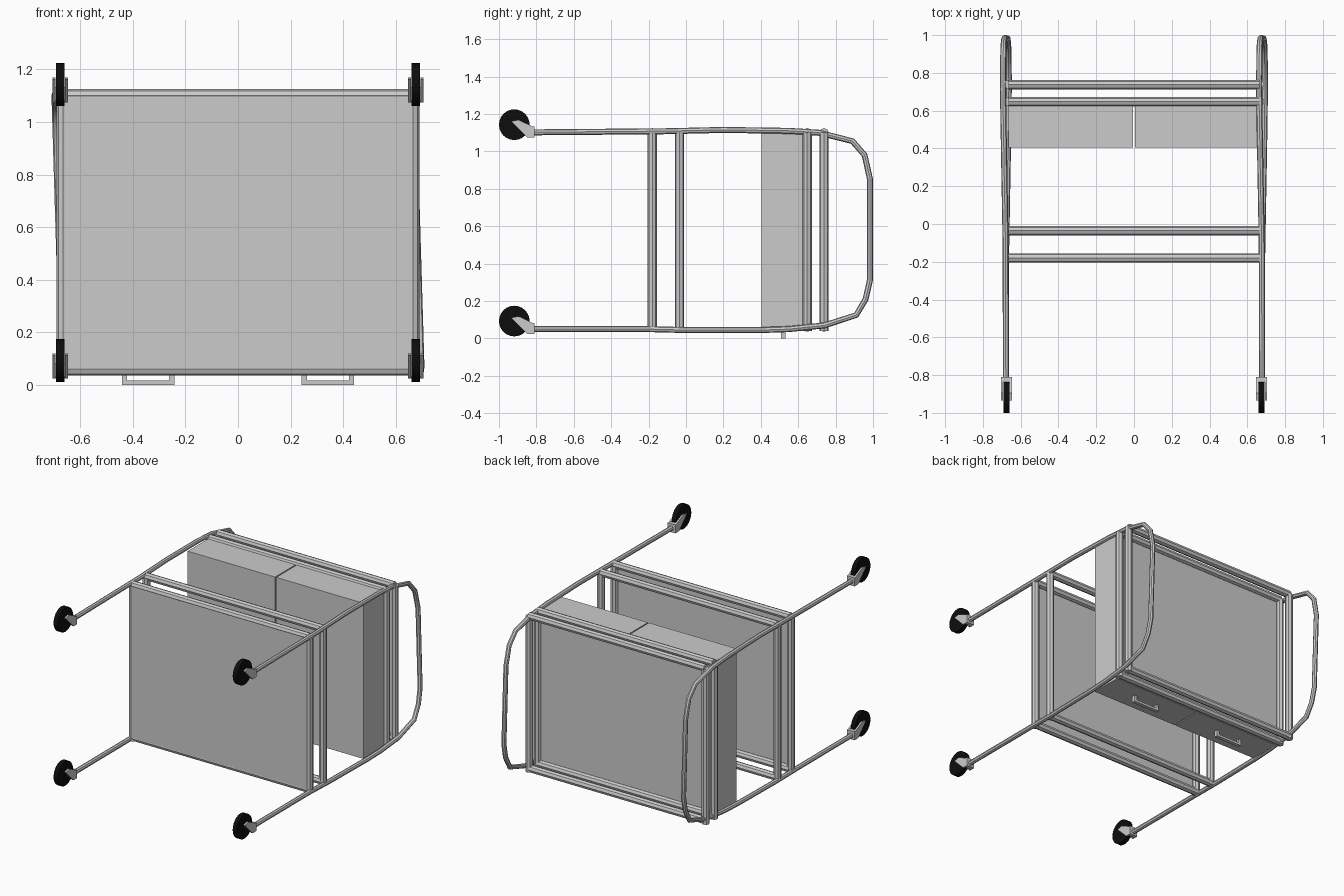
import bpy, bmesh, math
from mathutils import Matrix

cube = bpy.data.objects.get("Cube")
if cube:
    bpy.data.objects.remove(cube)


def material(name, color):
    m = bpy.data.materials.new(name)
    m.use_nodes = True
    m.diffuse_color = color
    m.node_tree.nodes["Principled BSDF"].inputs["Base Color"].default_value = color
    return m


METAL = material("grey metal", (0.6, 0.6, 0.6, 1))
RUBBER = material("black rubber", (0.004, 0.004, 0.004, 1))


def add(name, mesh, mat, smooth=False):
    mesh.materials.clear()
    mesh.materials.append(mat)
    ob = bpy.data.objects.new(name, mesh)
    bpy.context.scene.collection.objects.link(ob)
    if smooth:
        bpy.ops.object.select_all(action='DESELECT')
        ob.select_set(True)
        bpy.context.view_layer.objects.active = ob
        bpy.ops.object.shade_smooth_by_angle(angle=math.radians(40))
    return ob


def from_bmesh(name, bm, mat, smooth=False):
    bmesh.ops.recalc_face_normals(bm, faces=bm.faces)
    mesh = bpy.data.meshes.new(name)
    bm.to_mesh(mesh)
    bm.free()
    return add(name, mesh, mat, smooth)


def box(name, lo, hi):
    bm = bmesh.new()
    bmesh.ops.create_cube(bm, size=1)
    for v in bm.verts:
        v.co = [l + (c + 0.5) * (h - l) for l, h, c in zip(lo, hi, v.co)]
    return from_bmesh(name, bm, METAL)


def tube(name, points, radius, closed=False):
    curve = bpy.data.curves.new(name, 'CURVE')
    curve.dimensions = '3D'
    curve.bevel_depth = radius
    curve.bevel_resolution = 2
    curve.use_fill_caps = True
    spline = curve.splines.new('POLY')
    spline.points.add(len(points) - 1)
    for p, co in zip(spline.points, points):
        p.co = (*co, 1)
    spline.use_cyclic_u = closed
    tmp = bpy.data.objects.new(name + "_path", curve)
    bpy.context.scene.collection.objects.link(tmp)
    bpy.context.view_layer.update()
    mesh = bpy.data.meshes.new_from_object(
        tmp.evaluated_get(bpy.context.evaluated_depsgraph_get()))
    bpy.data.objects.remove(tmp)
    return add(name, mesh, METAL, True)


def prism(name, outline, x0, x1):
    bm = bmesh.new()
    face = bm.faces.new([bm.verts.new((x0, y, z)) for y, z in outline])
    new = bmesh.ops.extrude_face_region(bm, geom=[face])["geom"]
    bmesh.ops.translate(bm, vec=(x1 - x0, 0, 0),
                        verts=[g for g in new if isinstance(g, bmesh.types.BMVert)])
    return from_bmesh(name, bm, METAL)


# Side rails: one bent tube per side, the loop slightly twisted
RAIL = [(-0.83, 0.05), (-0.2, 0.05), (0.0, 0.045), (0.4, 0.045), (0.55, 0.05),
        (0.74, 0.07), (0.91, 0.125), (0.96, 0.21), (0.983, 0.31), (0.984, 0.85),
        (0.955, 0.98), (0.89, 1.055), (0.71, 1.1), (0.55, 1.11), (0.2, 1.115),
        (-0.1, 1.108), (-0.83, 1.102)]


def twist(y, z):
    return min(max((y + 0.2) / 0.9, 0), 1) * 0.015 * (0.58 - z) / 0.5


for side, s in (("left", 1), ("right", -1)):
    tube(side + "_rail", [(s * 0.678 + twist(y, z), y, z) for y, z in RAIL], 0.016)

# Rectangular cross frames
for name, y in (("lower_front", -0.18), ("lower_rear", -0.035),
                ("upper_front", 0.648), ("upper_rear", 0.738)):
    for label, z in (("bottom", 0.06), ("top", 1.1)):
        tube(f"{name}_{label}_bar", [(-0.665, y, z), (0.665, y, z)], 0.025)
    for side, s in (("left", 1), ("right", -1)):
        tube(f"{name}_{side}_post", [(s * 0.665, y, 0.04), (s * 0.665, y, 1.1)], 0.025)

# Shelf panels
box("lower_shelf", (-0.664, -0.203, 0.065), (0.664, -0.185, 1.095))
box("upper_shelf", (-0.66, 0.625, 0.06), (0.66, 0.645, 1.1))

# Two drawers side by side, each with a bridge handle
for side, s in (("left", 1), ("right", -1)):
    x0, x1 = sorted((s * 0.004, s * 0.664))
    box(side + "_drawer", (x0, 0.405, 0.042), (x1, 0.625, 1.104))
    c = s * 0.342
    box(side + "_handle_grip", (c - 0.1, 0.508, 0), (c + 0.1, 0.532, 0.016))
    for end, e in (("inner", -s), ("outer", s)):
        h = c + e * 0.09
        box(f"{side}_handle_{end}_leg", (h - 0.01, 0.508, 0.01), (h + 0.01, 0.532, 0.045))

# Casters: wheel, two fork plates and a socket on the rail end
FORK = [(-0.935, 0.018), (-0.895, 0.026), (-0.82, -0.01), (-0.82, -0.068), (-0.85, -0.068)]
for side, s in (("left", 1), ("right", -1)):
    for level, z in (("bottom", 0.093), ("top", 1.143)):
        x = s * 0.676
        name = f"{side}_{level}"
        bm = bmesh.new()
        bmesh.ops.create_cone(bm, cap_ends=True, segments=24, radius1=0.082,
                              radius2=0.082, depth=0.032,
                              matrix=Matrix.Translation((x, -0.918, z))
                              @ Matrix.Rotation(math.pi / 2, 4, 'Y'))
        from_bmesh(name + "_wheel", bm, RUBBER, True)
        outline = [(y, z + dz) for y, dz in FORK]
        for label, e in (("inner", -s), ("outer", s)):
            prism(f"{name}_{label}_fork", outline, x + e * 0.018, x + e * 0.029)
        box(name + "_socket", (x - 0.029, -0.836, z - 0.068), (x + 0.029, -0.81, z - 0.01))
